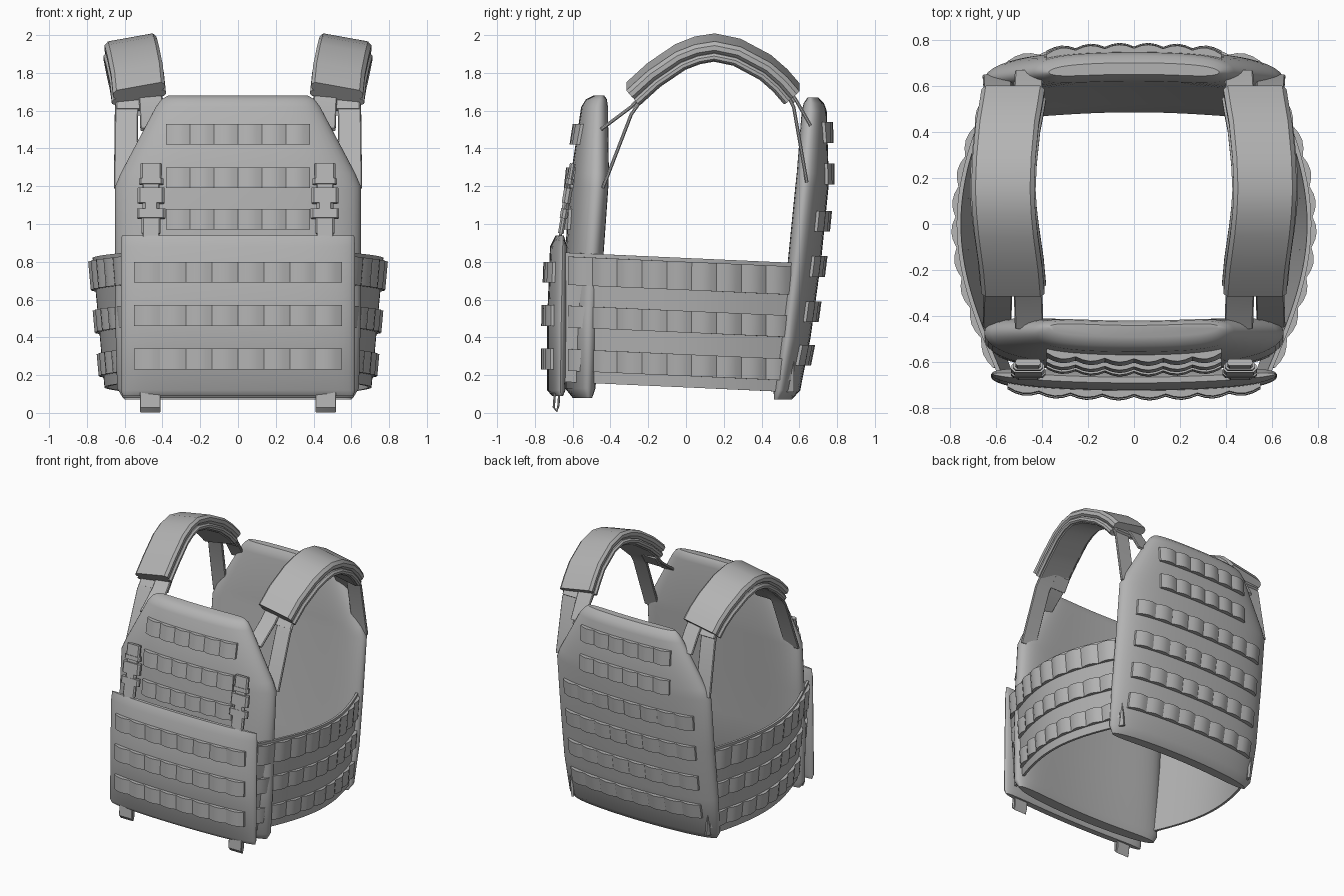
import bpy, bmesh, math
from mathutils import Vector

if "Cube" in bpy.data.objects:
    bpy.data.objects.remove(bpy.data.objects["Cube"])

GREY = (0.45, 0.45, 0.45, 1)
fabric = bpy.data.materials.new("grey_fabric")
fabric.use_nodes = True
fabric.diffuse_color = GREY
fabric.node_tree.nodes["Principled BSDF"].inputs["Base Color"].default_value = GREY


def loft(name, rings, angle=40):
    """Skin a row of matching closed rings and cap both ends."""
    bm = bmesh.new()
    rows = [[bm.verts.new(p) for p in ring] for ring in rings]
    n = len(rows[0])
    for a, b in zip(rows, rows[1:]):
        for i in range(n):
            j = (i + 1) % n
            bm.faces.new((a[i], a[j], b[j], b[i]))
    bm.faces.new(rows[0])
    bm.faces.new(rows[-1])
    bmesh.ops.recalc_face_normals(bm, faces=bm.faces)
    mesh = bpy.data.meshes.new(name)
    bm.to_mesh(mesh)
    bm.free()
    obj = bpy.data.objects.new(name, mesh)
    obj.data.materials.append(fabric)
    bpy.context.collection.objects.link(obj)
    bpy.ops.object.select_all(action="DESELECT")
    obj.select_set(True)
    bpy.context.view_layer.objects.active = obj
    bpy.ops.object.shade_smooth_by_angle(angle=math.radians(angle))
    return obj


def panel(name, profile, bow, n=28):
    """Padded panel from (z, half width, outer y, inner y); returns its outer surface."""
    def bend(x):
        return bow * (x / 0.65) ** 2

    rings = []
    for z, w, yo, yi in profile:
        mid, half = (yo + yi) / 2, (yo - yi) / 2
        outer, inner = [], []
        for i in range(n + 1):
            x = -w * math.cos(math.pi * i / n)
            t = half * math.sqrt(max(0, 1 - (x / w) ** 6))
            outer.append(Vector((x, mid + bend(x) + t, z)))
            if 0 < i < n:
                inner.append(Vector((x, mid + bend(x) - t, z)))
        rings.append(outer + inner[::-1])
    loft(name, rings)
    side = math.copysign(1, profile[0][2] - profile[0][3])

    def surface(x, z):
        for a, b in zip(profile, profile[1:]):
            if a[0] <= z <= b[0]:
                k = (z - a[0]) / (b[0] - a[0])
                w, yo, yi = (a[i] + (b[i] - a[i]) * k for i in (1, 2, 3))
                t = (yo - yi) / 2 * math.sqrt(max(0, 1 - (x / w) ** 6))
                return Vector((x, (yo + yi) / 2 + bend(x) + t, z)), Vector((0, side, 0))
    return surface


def webbing(name, surface, u0, u1, z0, z1, cells, thick=0.016, bulge=0.016):
    """Flat strap stitched to a surface, puffed out between its stitches."""
    rings, steps = [], cells * 4
    for i in range(steps + 1):
        u = u0 + (u1 - u0) * i / steps
        out = thick + bulge * abs(math.sin(math.pi * i / 4))
        (a, n), (b, m) = surface(u, z0), surface(u, z1)
        rings.append([a - n * 0.012, a + n * out, b + m * out, b - m * 0.012])
    loft(name, rings, 25)


def ribbon(name, path, half, thick, tilt=0, lift=0):
    """Band across x that follows a path, with softened long edges."""
    pts = [Vector(p) for p in path]
    rings = []
    for i, p in enumerate(pts):
        d = pts[min(i + 1, len(pts) - 1)] - pts[max(i - 1, 0)]
        nor = Vector((0, -d.z, d.y)).normalized()
        c, t = thick * 0.3, thick / 2
        section = [(-half, t - c), (-half + c, t), (half - c, t), (half, t - c),
                   (half, c - t), (half - c, -t), (c - half, -t), (-half, c - t)]
        rings.append([p + Vector((x, 0, -tilt * x)) + nor * (y + lift) for x, y in section])
    return loft(name, rings, 35)


# Front and back padded panels
front = panel("front_panel", [
    (0.08, 0.61, -0.60, -0.52), (0.13, 0.64, -0.64, -0.50), (0.5, 0.65, -0.645, -0.48),
    (0.85, 0.65, -0.64, -0.455), (1.2, 0.65, -0.615, -0.43), (1.27, 0.62, -0.608, -0.425),
    (1.62, 0.435, -0.555, -0.42), (1.66, 0.405, -0.53, -0.425), (1.68, 0.37, -0.49, -0.44)], 0.05)
back = panel("back_panel", [
    (0.07, 0.60, 0.56, 0.49), (0.12, 0.635, 0.605, 0.485), (0.4, 0.65, 0.66, 0.52),
    (0.8, 0.65, 0.715, 0.56), (1.2, 0.65, 0.755, 0.60), (1.27, 0.62, 0.755, 0.605),
    (1.6, 0.435, 0.745, 0.62), (1.64, 0.405, 0.73, 0.63), (1.67, 0.37, 0.70, 0.65)], -0.05)

# Hanging front flap
flap = panel("front_flap", [
    (0.09, 0.61, -0.71, -0.665), (0.12, 0.62, -0.735, -0.65), (0.5, 0.62, -0.735, -0.64),
    (0.88, 0.62, -0.72, -0.64), (0.94, 0.615, -0.69, -0.665)], 0.03)

# Rows of webbing
for z in (0.97, 1.19, 1.42):
    webbing("front_webbing", front, -0.38, 0.38, z, z + 0.11, 6)
for z in (0.23, 0.46, 0.69):
    webbing("flap_webbing", flap, -0.55, 0.55, z, z + 0.11, 8)
for z in (1.21, 1.43):
    webbing("upper_back_webbing", back, -0.38, 0.38, z, z + 0.11, 6)
for z in (0.25, 0.48, 0.72, 0.96):
    webbing("lower_back_webbing", back, -0.55, 0.55, z, z + 0.11, 8)


def side_wrap(side):
    """Curved side surface: u is y, h is height before the slope to the back."""
    def surface(y, h):
        a = math.pi / 2 * y / 0.62
        flare = 0.90 + 0.12 * h
        x = (0.60 + 0.165 * math.cos(a)) * flare
        slope = 0.165 * math.pi / 1.24 * math.sin(a) * flare
        n = Vector((side, slope, 0)).normalized()
        return Vector((side * x, y, h - 0.045 * y)), n
    return surface


pad_path = [(0.525, -0.28, 1.69), (0.535, -0.17, 1.79), (0.555, -0.03, 1.885),
            (0.565, 0.06, 1.92), (0.57, 0.15, 1.935), (0.565, 0.27, 1.91),
            (0.55, 0.42, 1.83), (0.535, 0.50, 1.76), (0.525, 0.56, 1.69)]

for side, word in ((1, "left"), (-1, "right")):
    def flip(points):
        return [(x * side, y, z) for x, y, z in points]

    # Side band with three webbing rows
    wrap = side_wrap(side)
    webbing(word + "_side_band", wrap, -0.64, 0.57, 0.135, 0.82, 8, 0.006, 0)
    for z0, z1 in ((0.195, 0.31), (0.425, 0.54), (0.65, 0.80)):
        webbing(word + "_side_webbing", wrap, -0.62, 0.55, z0, z1, 9, 0.014, 0.018)

    # Shoulder pad in two layers over the strap
    tilt = 0.18 * side
    ribbon(word + "_shoulder_pad", flip(pad_path), 0.137, 0.062, tilt, 0.022)
    ribbon(word + "_shoulder_pad_lining", flip(pad_path), 0.143, 0.04, tilt, -0.028)
    ribbon(word + "_shoulder_strap", flip(pad_path), 0.122, 0.02, tilt, -0.045)

    # Forked strap ends reaching the panels
    forks = {
        "front_inner": [(0.465, -0.22, 1.70), (0.46, -0.29, 1.62), (0.455, -0.45, 1.50)],
        "front_outer": [(0.585, -0.22, 1.68), (0.59, -0.29, 1.58), (0.595, -0.44, 1.19)],
        "back_inner": [(0.465, 0.52, 1.74), (0.46, 0.58, 1.66), (0.455, 0.66, 1.52)],
        "back_outer": [(0.585, 0.52, 1.72), (0.59, 0.57, 1.62), (0.595, 0.64, 1.22)]}
    for part, path in forks.items():
        ribbon(f"{word}_{part}_strap", flip(path), 0.062, 0.018)
    for part, y, z in (("front", -0.25, 1.655), ("back", 0.55, 1.695)):
        s = math.copysign(1, y)
        ribbon(f"{word}_{part}_strap_yoke",
               flip([(0.525, y - s * 0.03, z + 0.03), (0.525, y + s * 0.025, z - 0.05)]), 0.122, 0.02)

    # Release buckle holding the flap
    def buckle_piece(part, z0, z1, half, thick, out=0.0):
        path = [(0.46, -0.60 - out - (1.32 - z) * 0.17, z) for z in (z0, z1)]
        ribbon(f"{word}_buckle_{part}", flip(path), half, thick)

    buckle_piece("webbing", 0.92, 1.26, 0.045, 0.016)
    buckle_piece("anchor", 1.21, 1.32, 0.055, 0.03)
    buckle_piece("anchor_bar", 1.21, 1.24, 0.065, 0.04)
    buckle_piece("socket", 1.11, 1.19, 0.072, 0.045)
    buckle_piece("tongue", 1.05, 1.12, 0.04, 0.035)
    buckle_piece("base", 1.03, 1.08, 0.075, 0.04)
    buckle_piece("adjuster", 0.95, 1.035, 0.05, 0.03)

    # Pull loop under the flap
    ribbon(word + "_pull_loop", flip([(0.465, -0.67, 0.13), (0.465, -0.675, 0.04), (0.465, -0.685, 0.008),
                                      (0.465, -0.70, 0.03), (0.465, -0.692, 0.13)]), 0.055, 0.012)
